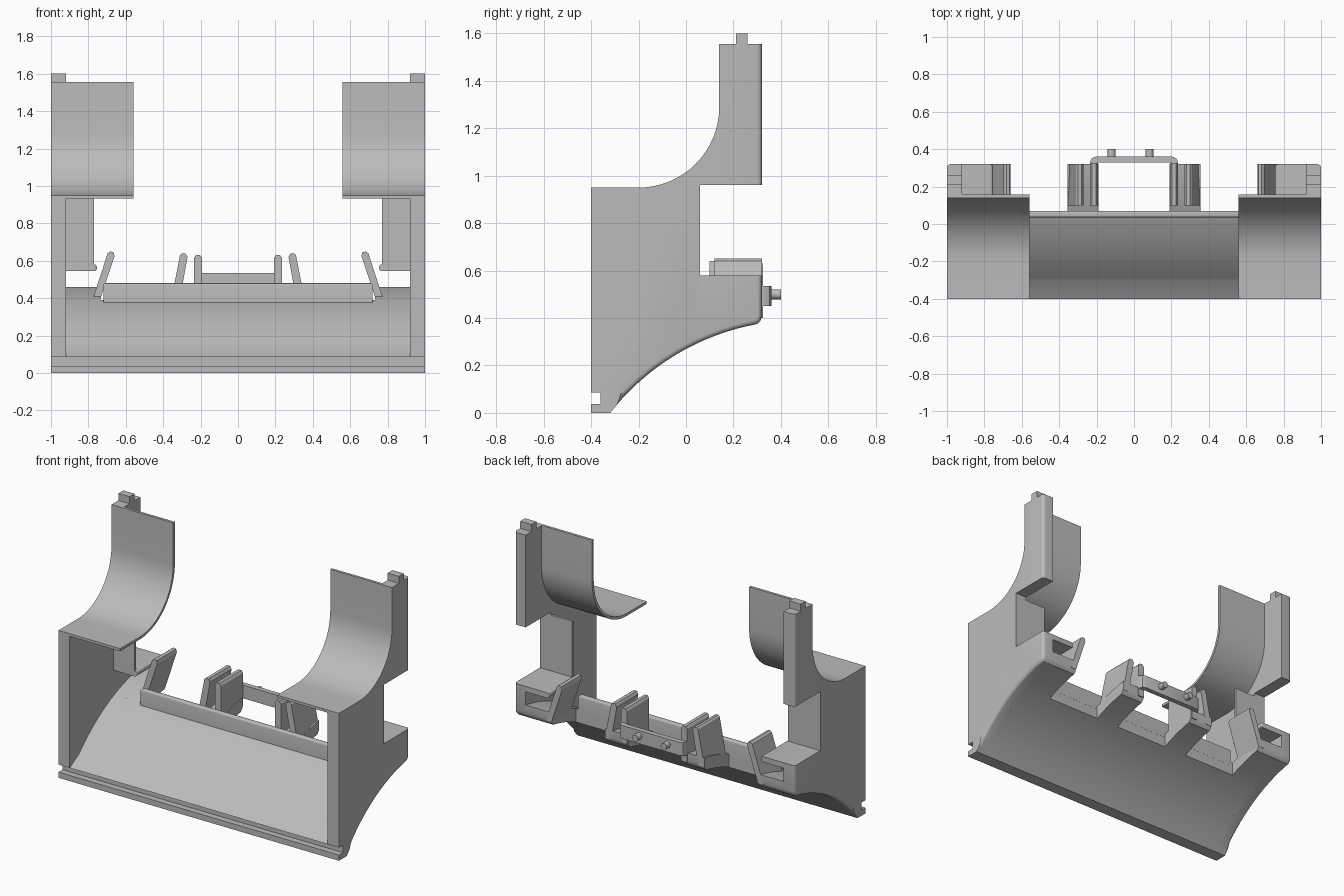
import bpy, bmesh
from math import cos, sin, radians
from mathutils import Vector

cube = bpy.data.objects.get("Cube")
if cube:
    bpy.data.objects.remove(cube, do_unlink=True)

grey = bpy.data.materials.new("plain_grey")
grey.use_nodes = True
GREY = (0.5, 0.5, 0.5, 1)
grey.diffuse_color = GREY
grey.node_tree.nodes["Principled BSDF"].inputs["Base Color"].default_value = GREY


def arc(cy, cz, r, a0, a1, n=16):
    angles = [radians(a0 + (a1 - a0) * i / n) for i in range(n + 1)]
    return [(cy + r * cos(a), cz + r * sin(a)) for a in angles]


def place(axis, p, d):
    """Put a 2D profile point at depth d along the axis."""
    return {"x": (d, p[0], p[1]), "y": (p[0], d, p[1]), "z": (p[0], p[1], d)}[axis]


def extrude(name, axis, pts, d0, d1, mirror=False, soft=None, radius=0.02):
    bm = bmesh.new()
    verts = [bm.verts.new(place(axis, p, d0)) for p in pts]
    cap = bm.faces.new(verts)
    step = Vector(place(axis, (0, 0), d1 - d0))
    ext = bmesh.ops.extrude_face_region(bm, geom=[cap], use_keep_orig=True)
    moved = [g for g in ext["geom"] if isinstance(g, bmesh.types.BMVert)]
    bmesh.ops.translate(bm, verts=moved, vec=step)
    bmesh.ops.recalc_face_normals(bm, faces=bm.faces)
    if soft:
        edges = [e for e in bm.edges if soft(e.verts[0].co) and soft(e.verts[1].co)]
        bmesh.ops.bevel(bm, geom=edges, offset=radius, segments=4,
                        profile=0.5, affect="EDGES")
    mesh = bpy.data.meshes.new(name)
    bm.to_mesh(mesh)
    bm.free()
    mesh.materials.append(grey)
    obj = bpy.data.objects.new(name, mesh)
    bpy.context.collection.objects.link(obj)
    if mirror:
        obj.modifiers.new("mirror", "MIRROR")
    bpy.ops.object.select_all(action="DESELECT")
    obj.select_set(True)
    bpy.context.view_layer.objects.active = obj
    bpy.ops.object.shade_smooth_by_angle(angle=radians(30))
    return obj


def box(a0, a1, b0, b1):
    return [(a0, b0), (a1, b0), (a1, b1), (a0, b1)]


# Shared curves: the belly shell and the sweep behind the arches
CY, CZ, R_OUT, R_IN = 0.482, -0.626, 1.017, 1.097


def belly(r, a0, a1):
    return arc(CY, CZ, r, a0, a1)


def sweep(r, a0, a1):
    return arc(-0.2, 1.29, r, a0, a1)


groove = [(-0.4, 0.085), (-0.36, 0.085), (-0.36, 0.037), (-0.4, 0.037)]

# Side walls with towers, and the joining tab on each tower
wall = ([(-0.4, 0)] + belly(R_OUT, 142, 100.3)
        + [(0.315, 0.39), (0.32, 0.41), (0.32, 0.58), (0.06, 0.58), (0.06, 0.96),
           (0.32, 0.96), (0.32, 1.555), (0.14, 1.555)]
        + sweep(0.34, 0, -90) + [(-0.4, 0.95)] + groove)


def wall_soft(c):
    curved = c.z < 0.6 and c.y > -0.3 and (c.y > 0.3 or c.z < 0.45)
    tower = c.y > 0.3 and c.z > 0.9
    return c.x > 0.99 and (curved or tower)


extrude("side_wall", "x", wall, 0.92, 1, True, wall_soft)
extrude("tower_tab", "x", box(0.21, 0.26, 1.55, 1.6), 0.92, 1, True)

# Curved arch sheets
sheet = ([(-0.4, 0.95)] + sweep(0.34, -90, 0) + [(0.14, 1.555), (0.157, 1.555)]
         + sweep(0.357, 0, -90) + [(-0.4, 0.933)])
extrude("arch_sheet", "x", sheet, 0.56, 0.925, True)

# Belly shell with grooved front lip
shell = ([(-0.4, 0)] + belly(R_OUT, 142, 113.9) + belly(R_IN, 112.1, 135.7) + groove)
extrude("belly_shell", "x", shell, -0.92, 0.92)

# Upright lip along the back of the shell
lip = (box(-0.72, 0.72, 0.37, 0.48))
extrude("back_lip", "y", lip, 0.035, 0.07, False,
        lambda c: c.z > 0.47 and abs(c.x) > 0.7, 0.012)

# Tongues that carry the shell curve back under the brackets and clips
tongue = (belly(R_OUT, 115, 100.3) + [(0.315, 0.39), (0.32, 0.41)]
          + belly(R_IN, 98.5, 113))
extrude("bracket_tongue", "x", tongue, 0.735, 0.92, True)
extrude("clip_tongue", "x", tongue, 0.19, 0.355, True)

# Side brackets: back plate, shelf and leaning prong
extrude("bracket_plate", "y", box(0.77, 0.925, 0.56, 0.94), 0.045, 0.06, True)
extrude("bracket_shelf", "y", box(0.755, 0.925, 0.545, 0.58), 0.045, 0.32, True,
        lambda c: c.x < 0.76, 0.014)
prong = [(0.735, 0.4), (0.66, 0.625), (0.665, 0.645), (0.683, 0.65),
         (0.697, 0.64), (0.775, 0.4)]
extrude("bracket_prong", "y", prong, 0.12, 0.32, True)

# Centre clips: leaning outer prong and upright inner prong
outer = [(0.31, 0.4), (0.27, 0.62), (0.28, 0.638), (0.3, 0.64), (0.31, 0.63),
         (0.355, 0.4)]
extrude("clip_outer_prong", "y", outer, 0.1, 0.32, True)
inner = [(0.193, 0.4), (0.193, 0.615), (0.203, 0.63), (0.225, 0.63), (0.235, 0.615),
         (0.235, 0.4)]
extrude("clip_inner_prong", "y", inner, 0.1, 0.325, True)

# Crossbar with rounded ends and two pins
bar = [(-0.235, 0.31), (-0.235, 0.33), (-0.225, 0.352), (-0.205, 0.36),
       (0.205, 0.36), (0.225, 0.352), (0.235, 0.33), (0.235, 0.31),
       (0.193, 0.31), (0.193, 0.328), (-0.193, 0.328), (-0.193, 0.31)]
extrude("crossbar", "z", bar, 0.45, 0.535)
for i, x in enumerate((-0.12, 0.083)):
    extrude("pin_%d" % (i + 1), "y", arc(x, 0.5, 0.021, 0, 345, 23), 0.355, 0.4)
